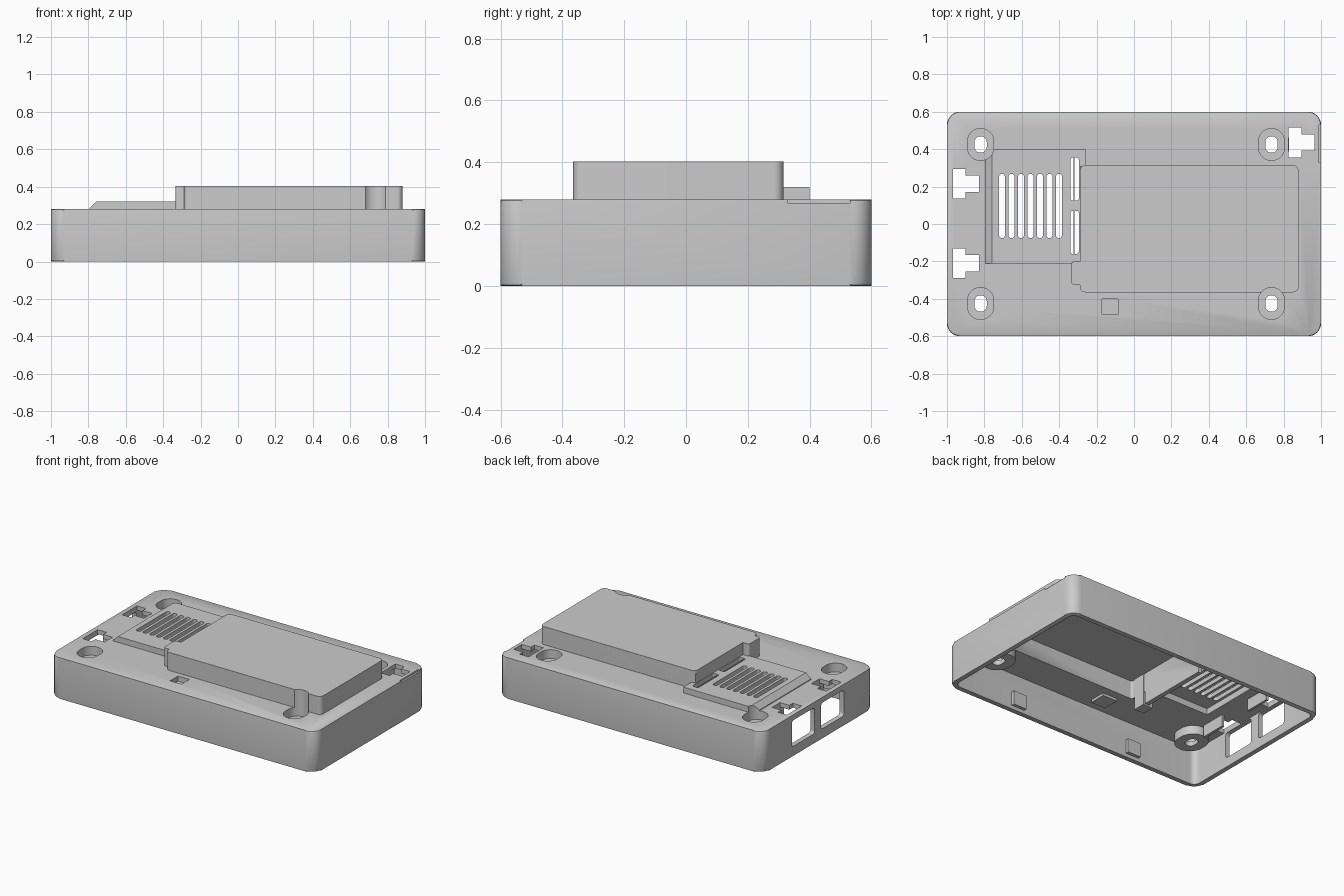
import bpy, bmesh, math

cube = bpy.data.objects.get("Cube")
if cube:
    bpy.data.objects.remove(cube, do_unlink=True)

grey = bpy.data.materials.new("light grey plastic")
grey.use_nodes = True
tone = (0.6, 0.6, 0.6, 1)
grey.diffuse_color = tone
grey.node_tree.nodes["Principled BSDF"].inputs["Base Color"].default_value = tone


def rounded(x0, x1, y0, y1, r=0, steps=8):
    """Outline of a rectangle with rounded corners."""
    if r == 0:
        return [(x0, y0), (x1, y0), (x1, y1), (x0, y1)]
    corners = [(x1 - r, y1 - r), (x0 + r, y1 - r), (x0 + r, y0 + r), (x1 - r, y0 + r)]
    points = []
    for k, (cx, cy) in enumerate(corners):
        for i in range(steps + 1):
            a = math.pi / 2 * (k + i / steps)
            points.append((cx + r * math.cos(a), cy + r * math.sin(a)))
    return points


def prism(name, outline, low, high, axis="z", bevel=0):
    """Extrude an outline along z, x (outline in y, z) or y (outline in x, z)."""
    place = {"z": lambda a, b, c: (a, b, c),
             "x": lambda a, b, c: (c, a, b),
             "y": lambda a, b, c: (a, c, b)}[axis]
    bm = bmesh.new()
    rings = [[bm.verts.new(place(a, b, c)) for a, b in outline] for c in (low, high)]
    caps = [bm.faces.new(ring) for ring in rings]
    n = len(outline)
    for i in range(n):
        j = (i + 1) % n
        bm.faces.new((rings[0][i], rings[0][j], rings[1][j], rings[1][i]))
    if bevel:
        edges = [e for cap in caps for e in cap.edges]
        bmesh.ops.bevel(bm, geom=edges, offset=bevel, segments=2, profile=0.5, affect="EDGES")
    bmesh.ops.remove_doubles(bm, verts=bm.verts, dist=1e-5)
    bmesh.ops.recalc_face_normals(bm, faces=bm.faces)
    mesh = bpy.data.meshes.new(name)
    bm.to_mesh(mesh)
    bm.free()
    mesh.materials.append(grey)
    obj = bpy.data.objects.new(name, mesh)
    bpy.context.collection.objects.link(obj)
    return obj


def box(name, x0, x1, y0, y1, z0, z1):
    return prism(name, rounded(x0, x1, y0, y1), z0, z1)


def combine(part, operation):
    """Join a part to the case or cut it away, then discard the part."""
    mod = case.modifiers.new(part.name, "BOOLEAN")
    mod.object = part
    mod.operation = operation
    mod.solver = "EXACT"
    bpy.context.view_layer.objects.active = case
    bpy.ops.object.modifier_apply(modifier=mod.name)
    bpy.data.objects.remove(part, do_unlink=True)


def add(part):
    combine(part, "UNION")


def cut(part):
    combine(part, "DIFFERENCE")


# Outer case with raised cover, side tab and chamfered vent hump
case = prism("case_shell", rounded(-1, 1, -0.6, 0.6, 0.07), 0, 0.28, bevel=0.01)
add(prism("vent_hump", [(-0.795, 0.2), (-0.26, 0.2), (-0.26, 0.32), (-0.76, 0.32), (-0.795, 0.285)],
          -0.21, 0.4, "y"))
add(prism("raised_cover", rounded(-0.29, 0.88, -0.365, 0.315, 0.03), 0.21, 0.403))
add(prism("cover_tab", rounded(-0.335, -0.2, -0.325, -0.2, 0.015), 0.22, 0.403))

# Hollow inside, open at the bottom
cut(prism("main_cavity", rounded(-0.967, 0.967, -0.567, 0.567, 0.04), -0.1, 0.25))
cut(prism("cover_cavity", rounded(-0.26, 0.85, -0.33, 0.285, 0.015), 0.2, 0.375))
cut(box("hump_cavity", -0.74, -0.345, -0.18, 0.37, 0.21, 0.293))

# Wall hanging between the cover and the vent hump
add(box("inner_divider", -0.29, -0.258, -0.2, 0.31, 0.16, 0.38))
add(box("divider_post", -0.33, -0.255, -0.3, -0.215, 0.16, 0.38))

# Four screw bosses with oval wells and through holes
for x in (-0.82, 0.735):
    for y in (-0.425, 0.425):
        def oval(name, rx, ry, low, high):
            return prism(name, rounded(x - rx, x + rx, y - ry, y + ry, rx * 0.98), low, high)
        add(oval("screw_boss", 0.095, 0.11, 0.19, 0.262))
        cut(oval("screw_well", 0.07, 0.085, 0.22, 0.6))
        cut(oval("screw_hole", 0.033, 0.044, -0.1, 0.5))

# Vent slots
for i in range(7):
    x = -0.706 + 0.0508 * i
    cut(prism("vent_slot", rounded(x - 0.016, x + 0.016, -0.075, 0.268, 0.0155), 0.1, 0.5))

# Paired slits beside the cover, each with a thin rib
for y0, y1 in ((0.125, 0.355), (-0.16, 0.07)):
    cut(prism("cover_slit", rounded(-0.34, -0.295, y0, y1, 0.012), 0.1, 0.36))
    add(box("slit_rib", -0.324, -0.318, y0 - 0.005, y1 + 0.005, 0.255, 0.312))

# T-shaped clip openings in the top
for x, y, side in ((-0.9, 0.215, 1), (-0.9, -0.21, 1), (0.895, 0.435, 1)):
    wide = sorted((x, x - 0.068 * side))
    narrow = sorted((x - 0.01 * side, x + 0.07 * side))
    cut(box("clip_opening", *wide, y - 0.08, y + 0.08, 0.2, 0.4))
    cut(box("clip_opening_stem", *narrow, y - 0.043, y + 0.043, 0.2, 0.4))
    add(box("clip_guide", x + 0.073, x + 0.09, y - 0.09, y + 0.09, 0.17, 0.262)
        if x < 0 else box("clip_guide", x - 0.09, x - 0.073, y - 0.08, y + 0.08, 0.19, 0.262))

# Two port windows in the end wall
for y in (-0.15, 0.165):
    cut(prism("port_window", rounded(y - 0.123, y + 0.123, 0.065, 0.243, 0.02), -1.1, -0.94, "x"))

# Small square recess in the top, backed from below
add(box("recess_backing", -0.185, -0.075, -0.5, -0.385, 0.232, 0.262))
cut(box("square_recess", -0.172, -0.086, -0.485, -0.4, 0.245, 0.35))

# Shallow notch along the upper edge of the other end
cut(box("edge_notch", 0.988, 1.1, 0.33, 0.53, 0.268, 0.4))

# Snap catches inside the long walls
for x in (-0.46, 0.46):
    for s in (-1, 1):
        y0, y1 = sorted((s * 0.545, s * 0.58))
        add(box("snap_catch", x - 0.05, x + 0.05, y0, y1, 0.025, 0.12))

# Smooth the rounded corners and keep edges sharp
bpy.ops.object.select_all(action="DESELECT")
case.select_set(True)
bpy.context.view_layer.objects.active = case
bpy.ops.object.shade_smooth_by_angle(angle=math.radians(30))
